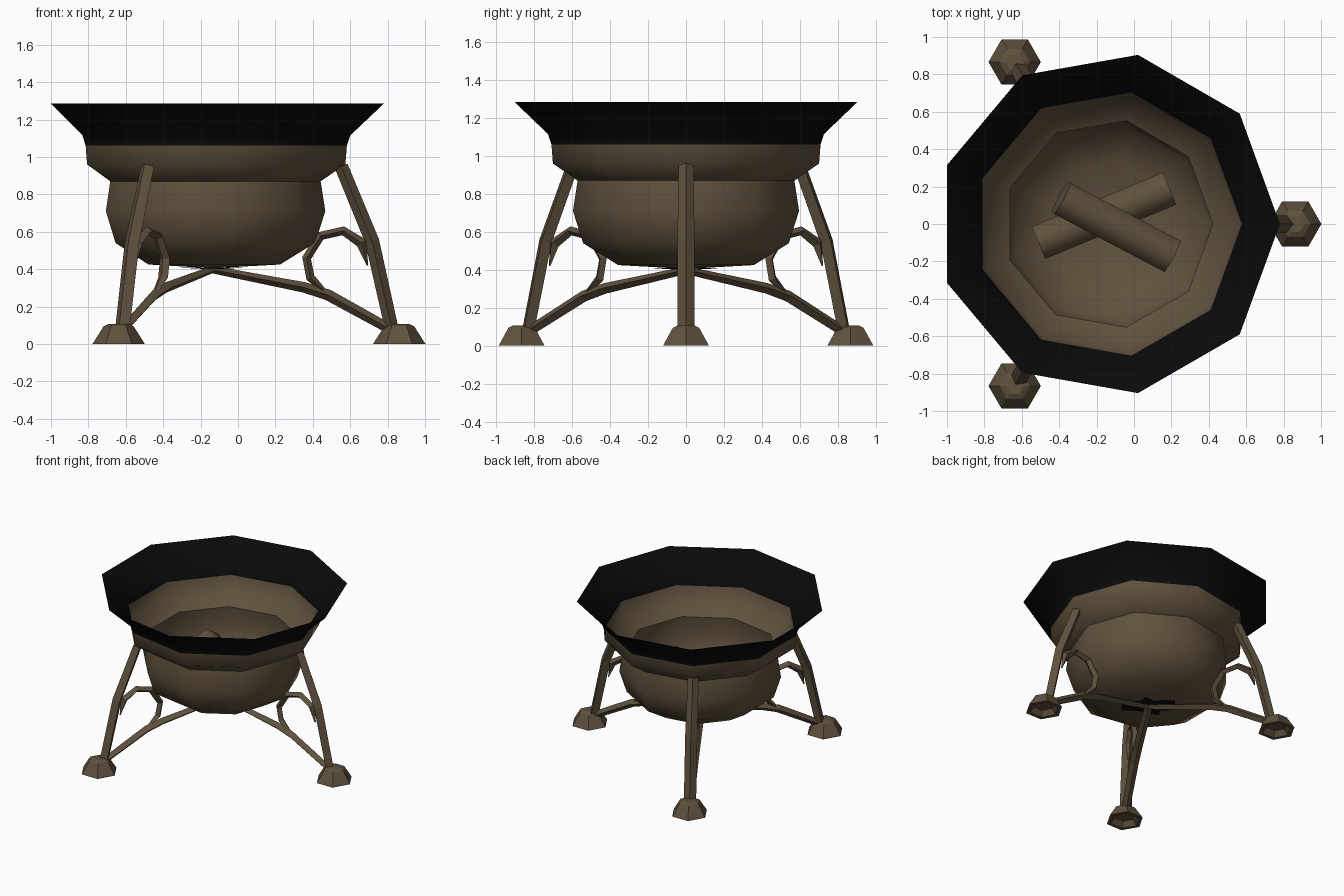
import bpy, bmesh, math, random
from mathutils import Vector, Matrix

cube = bpy.data.objects.get("Cube")
if cube:
    bpy.data.objects.remove(cube, do_unlink=True)

CX = -0.138                      # axis of the bowl and the tripod


def material(name, rgb):
    m = bpy.data.materials.new(name)
    m.use_nodes = True
    m.diffuse_color = (*rgb, 1)
    bsdf = m.node_tree.nodes["Principled BSDF"]
    bsdf.inputs["Base Color"].default_value = (*rgb, 1)
    bsdf.inputs["Roughness"].default_value = 0.9
    return m


BRONZE = material("aged_bronze", (0.115, 0.083, 0.046))
BLACK = material("soot_black", (0.003, 0.003, 0.003))


def finish(bm, name, mats, smooth=None, recalc=True):
    if recalc:
        bmesh.ops.recalc_face_normals(bm, faces=bm.faces)
    me = bpy.data.meshes.new(name)
    bm.to_mesh(me)
    bm.free()
    ob = bpy.data.objects.new(name, me)
    bpy.context.collection.objects.link(ob)
    for m in mats:
        me.materials.append(m)
    if smooth:
        bpy.ops.object.select_all(action='DESELECT')
        ob.select_set(True)
        bpy.context.view_layer.objects.active = ob
        bpy.ops.object.shade_smooth_by_angle(angle=math.radians(smooth))
    return ob


def lathe(bm, profile, sides, centre):
    """Turn (radius, z) points into rings; a zero radius makes a pole."""
    rings = []
    for r, z in profile:
        n = sides if r > 0 else 1
        rings.append([bm.verts.new((centre[0] + r * math.cos(math.tau * i / sides),
                                    centre[1] + r * math.sin(math.tau * i / sides), z))
                      for i in range(n)])
    for a, b in zip(rings, rings[1:]):
        for i in range(sides):
            j = (i + 1) % sides
            quad = [a[i % len(a)], a[j % len(a)], b[j % len(b)], b[i % len(b)]]
            bm.faces.new(list(dict.fromkeys(quad)))


def bar(bm, path, angle):
    """Sweep a diamond along (radius, z, in-plane, sideways) points on a radial plane."""
    turn = Matrix.Translation((CX, 0, 0)) @ Matrix.Rotation(angle, 4, 'Z')
    pts = [Vector((p[0], 0, p[1])) for p in path]
    rings = []
    for i, (_, _, h, w) in enumerate(path):
        d = (pts[min(i + 1, len(pts) - 1)] - pts[max(i - 1, 0)]).normalized()
        side = Vector((0, 1, 0))
        up = d.cross(side)
        rings.append([bm.verts.new(turn @ (pts[i] + o))
                      for o in (up * h, side * w, -up * h, -side * w)])
    for a, b in zip(rings, rings[1:]):
        for i in range(4):
            j = (i + 1) % 4
            bm.faces.new((a[i], a[j], b[j], b[i]))
    bm.faces.new(rings[0])
    bm.faces.new(rings[-1])


# Bowl: outer wall, flared rim, inner wall
bm = bmesh.new()
lathe(bm, [(0, 0.405), (0.363, 0.425), (0.55, 0.54), (0.605, 0.71), (0.58, 0.87),
           (0.712, 0.96), (0.72, 1.06), (0.738, 1.115), (0.918, 1.285),
           (0.732, 1.118), (0.715, 1.06), (0.70, 0.97), (0.56, 0.875),
           (0.58, 0.71), (0.53, 0.56), (0.345, 0.45), (0, 0.43)], 9, (CX, 0))
for f in bm.faces:
    f.material_index = int(f.calc_center_median().z > 1.061)
finish(bm, "bowl", [BRONZE, BLACK], 50)

# Soot patch under the bowl
random.seed(4)
bm = bmesh.new()
tip = bm.verts.new((CX, 0, 0.399))
ring = []
for i in range(18):
    r, a = random.uniform(0.08, 0.22), math.tau * i / 18
    ring.append(bm.verts.new((CX + r * math.cos(a), r * math.sin(a), 0.399 + 0.05 * r)))
for i in range(18):
    bm.faces.new((tip, ring[(i + 1) % 18], ring[i]))
finish(bm, "soot_patch", [BLACK], recalc=False)

# Three legs, each with a brace, a curl and a foot
LEG = [(0.967, 0.05, 0.036, 0.045), (0.855, 0.55, 0.038, 0.045), (0.69, 0.95, 0.036, 0.04)]
BRACE = [(0.0, 0.398, 0.02, 0.03), (0.49, 0.303, 0.028, 0.035),
         (0.62, 0.262, 0.03, 0.035), (0.95, 0.08, 0.027, 0.03)]
CURL = [(0.83, 0.42, 0.004, 0.008), (0.80, 0.54, 0.03, 0.03), (0.70, 0.605, 0.024, 0.03),
        (0.58, 0.578, 0.024, 0.03), (0.505, 0.46, 0.024, 0.03),
        (0.525, 0.355, 0.024, 0.03), (0.62, 0.262, 0.01, 0.015)]
for n, label in enumerate(("left", "back_right", "front_right")):
    angle = math.tau * n / 3
    for part, path in (("leg", LEG), ("brace", BRACE), ("curl", CURL)):
        bm = bmesh.new()
        bar(bm, path, angle)
        finish(bm, f"{label}_{part}", [BRONZE])
    bm = bmesh.new()
    foot = (CX + 1.0 * math.cos(angle), 1.0 * math.sin(angle))
    lathe(bm, [(0, 0.04), (0.075, 0.04), (0.11, 0), (0.14, 0),
               (0.08, 0.095), (0.05, 0.108), (0, 0.108)], 6, foot)
    finish(bm, f"{label}_foot", [BRONZE])


# Two crossed logs lying in the bowl
def log(name, a, b, radius):
    a, b = Vector(a), Vector(b)
    bm = bmesh.new()
    bmesh.ops.create_cone(bm, cap_ends=True, segments=6, radius1=radius, radius2=radius,
                          depth=(b - a).length)
    bm.transform(Matrix.Translation((a + b) / 2) @ (b - a).to_track_quat('Z', 'Y').to_matrix().to_4x4())
    finish(bm, name, [BRONZE], 65)


log("lower_log", (-0.51, -0.10, 0.56), (0.19, 0.19, 0.56), 0.108)
log("upper_log", (-0.39, 0.14, 0.73), (0.20, -0.17, 0.62), 0.108)
